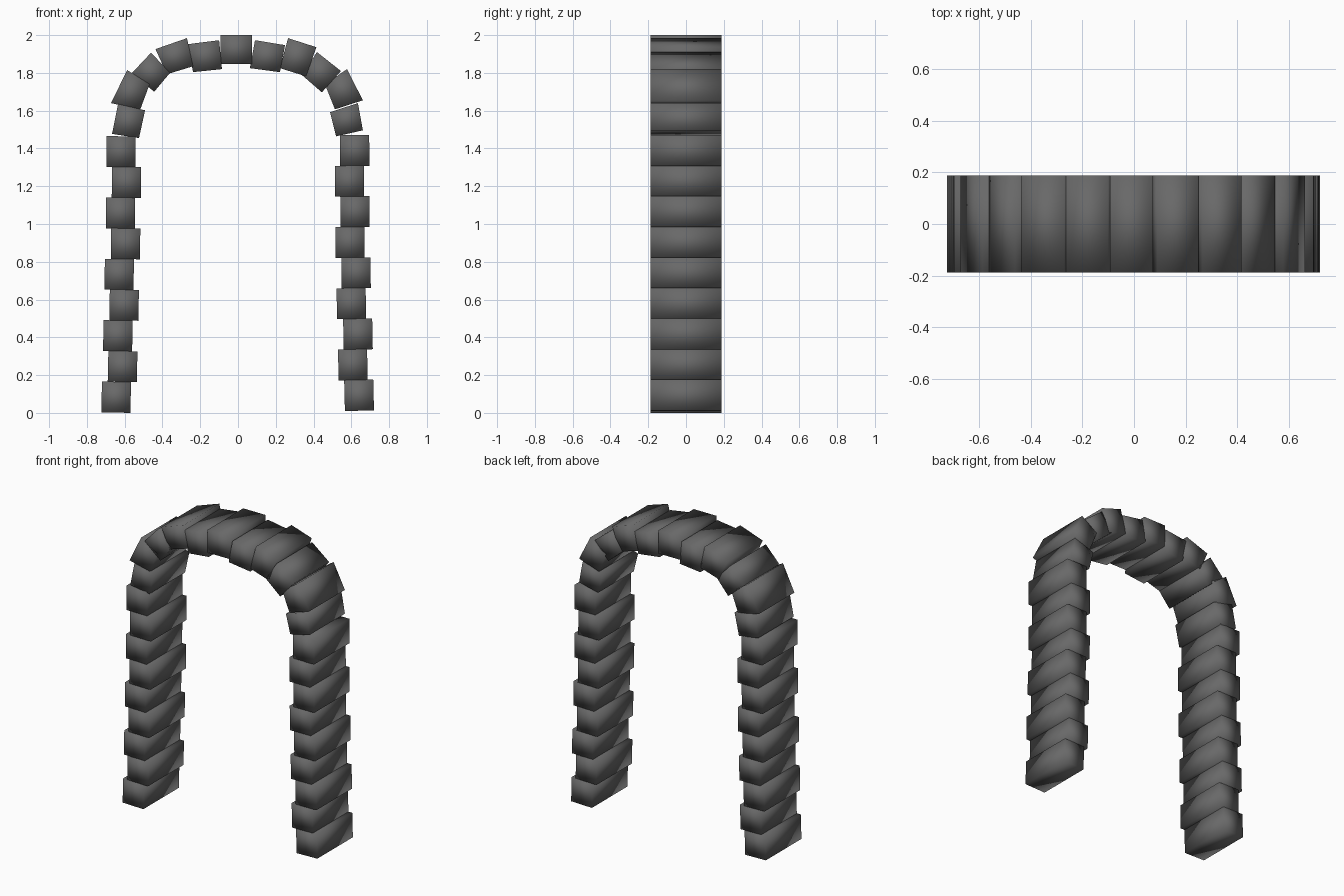
import bpy, bmesh, math

if "Cube" in bpy.data.objects:
    bpy.data.objects.remove(bpy.data.objects["Cube"])

DEPTH = 0.188          # half thickness in y
stone = bpy.data.materials.new("dark grey stone")
stone.diffuse_color = (0.14, 0.14, 0.14, 1)
stone.use_nodes = True
stone.node_tree.nodes["Principled BSDF"].inputs["Base Color"].default_value = stone.diffuse_color


def block(name, quad):
    """Extrude a front-view (x, z) quad through the depth as one smooth-shaded block."""
    bm = bmesh.new()
    front = [bm.verts.new((x, -DEPTH, z)) for x, z in quad]
    back = [bm.verts.new((x, DEPTH, z)) for x, z in quad]
    bm.faces.new(front)
    bm.faces.new(back[::-1])
    for i in range(4):
        j = (i + 1) % 4
        bm.faces.new((front[j], front[i], back[i], back[j]))
    bmesh.ops.recalc_face_normals(bm, faces=bm.faces)
    for f in bm.faces:
        f.smooth = True
    me = bpy.data.meshes.new(name)
    bm.to_mesh(me)
    bm.free()
    me.materials.append(stone)
    ob = bpy.data.objects.new(name, me)
    bpy.context.collection.objects.link(ob)


def leg(name, side, z0, step, centres):
    """Stack of staggered blocks leaning slightly inward."""
    w, h = 0.077, 0.0815
    for i, cx in enumerate(centres):
        a = math.radians(1.4 - 0.15 * i)
        cz = z0 + step * i
        quad = []
        for u, v in ((-w, -h), (w, -h), (w, h), (-w, h)):
            x = u * math.cos(a) + v * math.sin(a)
            z = v * math.cos(a) - u * math.sin(a)
            quad.append((side * (x - cx), max(0, cz + z)))
        block(f"{name}_{i + 1}", quad)


# Two legs: stacked blocks, alternately set out and in
leg("left_leg_block", 1, 0.083, 0.1625,
    [0.645, 0.611, 0.636, 0.603, 0.629, 0.595, 0.622, 0.591, 0.619])
leg("right_leg_block", -1, 0.093, 0.162,
    [0.641, 0.608, 0.635, 0.600, 0.625, 0.593, 0.619, 0.590, 0.618])

# Curved top: tapered arch blocks from left to right
arch = [
    ((-.635, 1.635), (-.492, 1.602), (-.524, 1.455), (-.667, 1.477)),
    ((-.672, 1.640), (-.587, 1.815), (-.468, 1.740), (-.518, 1.605)),
    ((-.561, 1.800), (-.460, 1.907), (-.360, 1.800), (-.444, 1.700)),
    ((-.437, 1.926), (-.270, 1.984), (-.238, 1.835), (-.376, 1.793)),
    ((-.265, 1.952), (-.100, 1.973), (-.085, 1.820), (-.238, 1.804)),
    ((-.093, 2.000), (.074, 2.000), (.074, 1.847), (-.093, 1.847)),
    ((.090, 1.973), (.249, 1.947), (.222, 1.804), (.063, 1.825)),
    ((.265, 1.984), (.415, 1.936), (.360, 1.782), (.222, 1.825)),
    ((.418, 1.910), (.545, 1.810), (.444, 1.697), (.339, 1.788)),
    ((.577, 1.820), (.661, 1.655), (.513, 1.607), (.460, 1.740)),
    ((.635, 1.640), (.661, 1.496), (.519, 1.464), (.487, 1.592)),
]
for i, q in enumerate(arch):
    block(f"arch_block_{i + 1}", q)
